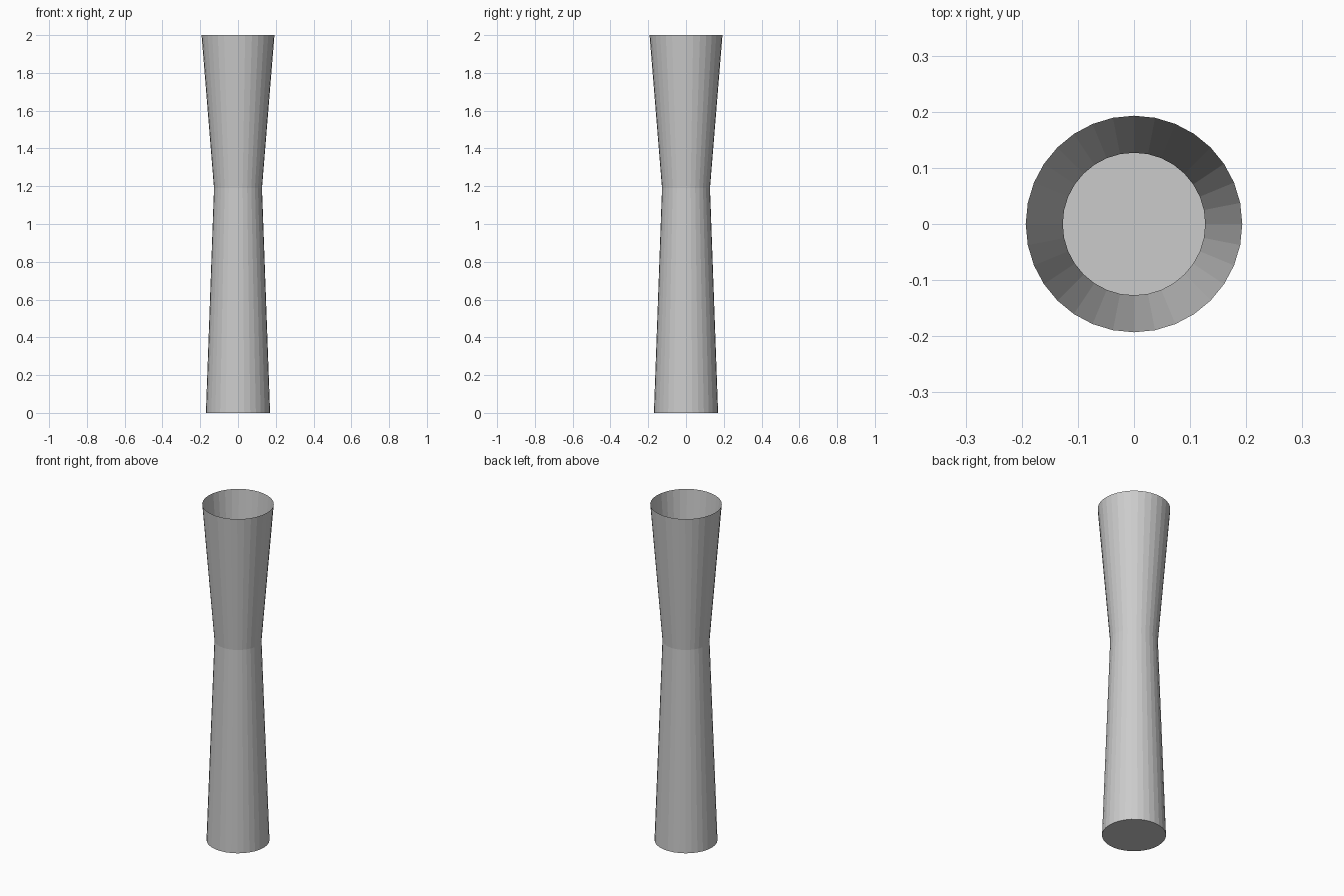
import bpy, bmesh
from math import cos, sin, tau

if "Cube" in bpy.data.objects:
    bpy.data.objects.remove(bpy.data.objects["Cube"])

SIDES = 32
# (radius, height) from the foot through the waist to the open rim
PROFILE = [(0.17, 0.0), (0.127, 1.19), (0.193, 2.0)]

# Hourglass vase: thin single wall, closed bottom, open top
bm = bmesh.new()
rings = [[bm.verts.new((r * cos(tau * i / SIDES), r * sin(tau * i / SIDES), z))
          for i in range(SIDES)] for r, z in PROFILE]
for low, high in zip(rings, rings[1:]):
    for i in range(SIDES):
        j = (i + 1) % SIDES
        bm.faces.new((low[i], low[j], high[j], high[i]))
bm.faces.new(rings[0][::-1])

mesh = bpy.data.meshes.new("vase")
bm.to_mesh(mesh)
bm.free()
vase = bpy.data.objects.new("vase", mesh)
bpy.context.collection.objects.link(vase)
